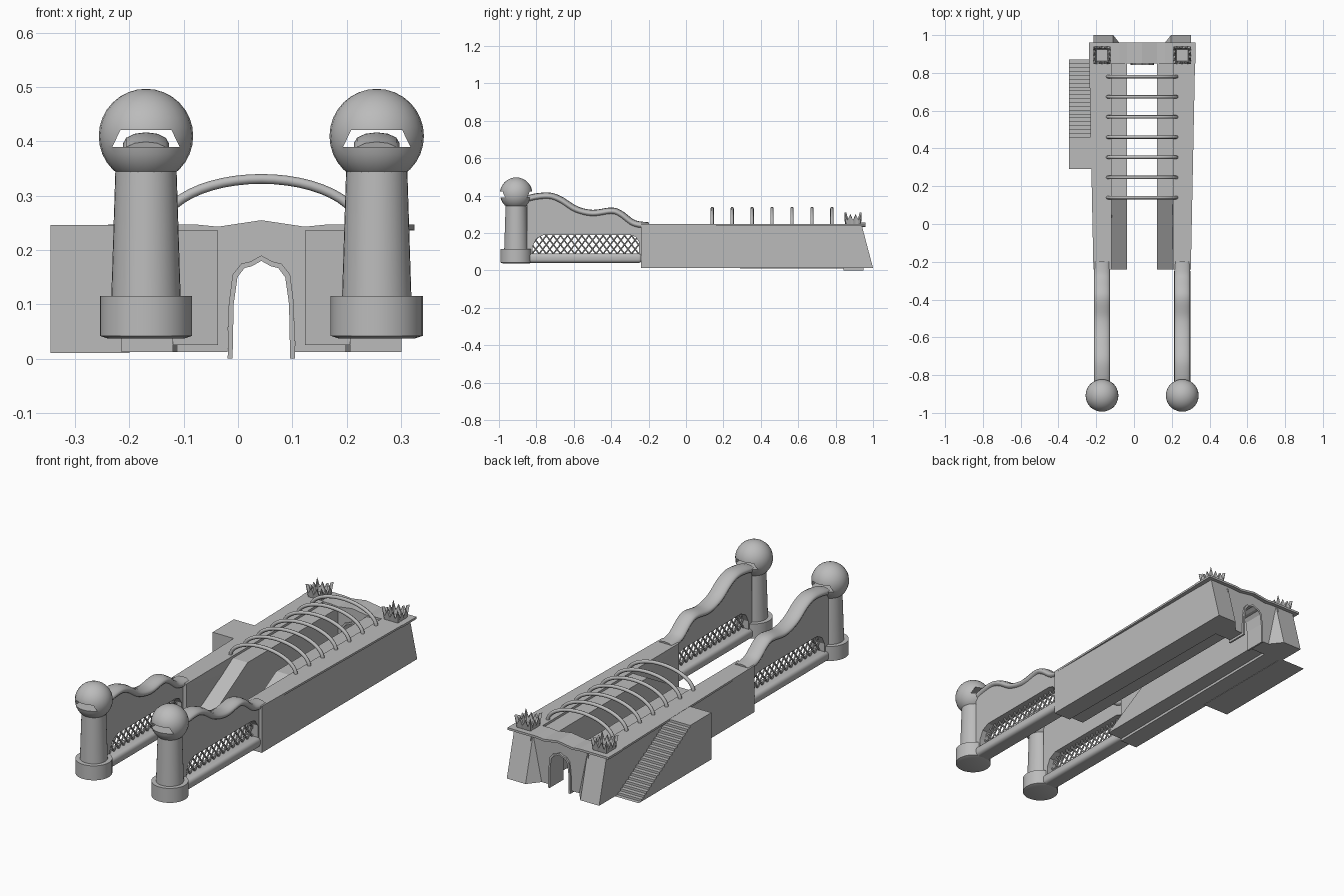
import bpy, bmesh, math
from mathutils import Vector

if "Cube" in bpy.data.objects:
    bpy.data.objects.remove(bpy.data.objects["Cube"], do_unlink=True)

CX = 0.043          # symmetry line of the building
POST = 0.2125       # offset of railings, towers and crowns from that line
GREY = (0.5, 0.5, 0.5, 1)
stone = bpy.data.materials.new("grey stone")
stone.use_nodes = True
stone.diffuse_color = GREY
stone.node_tree.nodes["Principled BSDF"].inputs["Base Color"].default_value = GREY


def finish(name, bm, smooth=None):
    bmesh.ops.recalc_face_normals(bm, faces=bm.faces)
    me = bpy.data.meshes.new(name)
    bm.to_mesh(me)
    bm.free()
    ob = bpy.data.objects.new(name, me)
    bpy.context.collection.objects.link(ob)
    me.materials.append(stone)
    if smooth:
        soften(ob, smooth)
    return ob


def select(ob):
    bpy.ops.object.select_all(action='DESELECT')
    ob.select_set(True)
    bpy.context.view_layer.objects.active = ob


def soften(ob, angle=40):
    select(ob)
    bpy.ops.object.shade_smooth_by_angle(angle=math.radians(angle))


def prism(name, outline, axis, lo, hi, bevel=0):
    """Extrude an outline: (y, z) along x, (x, z) along y or (x, y) along z."""
    bm = bmesh.new()
    i = "xyz".index(axis)

    def vert(p, d):
        c = list(p)
        c.insert(i, d)
        return bm.verts.new(c)
    face = bm.faces.new([vert(p, lo) for p in outline])
    ext = bmesh.ops.extrude_face_region(bm, geom=[face])
    shift = Vector((0, 0, 0))
    shift[i] = hi - lo
    bmesh.ops.translate(bm, verts=[v for v in ext["geom"] if isinstance(v, bmesh.types.BMVert)], vec=shift)
    ob = finish(name, bm)
    if bevel:
        mod = ob.modifiers.new("rounding", 'BEVEL')
        mod.width, mod.segments = bevel, 4
        select(ob)
        bpy.ops.object.modifier_apply(modifier=mod.name)
        soften(ob)
    return ob


def hull(name, points):
    bm = bmesh.new()
    for p in points:
        bm.verts.new(p)
    bmesh.ops.convex_hull(bm, input=bm.verts)
    return finish(name, bm)


def tubes(name, paths, radius, sides=2, spline='POLY', wide=1, x=0):
    """Round bars along paths, optionally widened in x, as one mesh."""
    cu = bpy.data.curves.new(name, 'CURVE')
    cu.dimensions = '3D'
    cu.bevel_depth, cu.bevel_resolution, cu.use_fill_caps = radius, sides, True
    for path in paths:
        sp = cu.splines.new('POLY')
        sp.points.add(len(path) - 1)
        for pt, co in zip(sp.points, path):
            pt.co = (*co, 1)
    ob = bpy.data.objects.new(name, cu)
    bpy.context.collection.objects.link(ob)
    cu.materials.append(stone)
    ob.scale.x, ob.location.x = wide, x
    select(ob)
    bpy.ops.object.convert(target='MESH')
    soften(bpy.context.object, 50)


def lathe(name, profile, x, y, sides=32):
    bm = bmesh.new()
    rings = [[bm.verts.new((x + r * math.cos(math.tau * k / sides),
                            y + r * math.sin(math.tau * k / sides), z)) for k in range(sides)]
             for r, z in profile]
    for a, b in zip(rings, rings[1:]):
        for k in range(sides):
            n = (k + 1) % sides
            bm.faces.new((a[k], a[n], b[n], b[k]))
    bm.faces.new(rings[0])
    bm.faces.new(rings[-1])
    return finish(name, bm, 40)


def smooth_line(ctrl, steps=6):
    """Catmull-Rom line through 2D control points."""
    pts = [Vector(p) for p in [ctrl[0]] + ctrl + [ctrl[-1]]]
    out = []
    for a, b, c, d in zip(pts, pts[1:], pts[2:], pts[3:]):
        for k in range(steps):
            t = k / steps
            out.append(tuple(b + (c - a) * t / 2 + (2 * a - 5 * b + 4 * c - d) * t * t / 2
                             + (3 * b - a - 3 * c + d) * t ** 3 / 2))
    return out + [ctrl[-1]]


crest = smooth_line([(-0.85, 0.38), (-0.8, 0.392), (-0.73, 0.396), (-0.67, 0.375), (-0.59, 0.325),
                     (-0.5, 0.304), (-0.4, 0.316), (-0.35, 0.3), (-0.28, 0.25), (-0.2, 0.237)])
window = [(-0.25, 0.06), (-0.25, 0.15), (-0.27, 0.18), (-0.3, 0.19),
          (-0.76, 0.19), (-0.8, 0.17), (-0.82, 0.13), (-0.82, 0.06)]

for side, s in (("right", -1), ("left", 1)):
    def X(u):
        return CX + s * u
    px = X(POST)

    # Long side wall with its splayed rear buttress
    hull(side + "_wall", [(X(u), y, z) for u in (0.163, 0.258) for y, z in
                          ((-0.24, 0.012), (-0.24, 0.24), (0.94, 0.24))] +
         [(X(0.258), 1, 0.012), (X(0.153), 1, 0.012), (X(0.163), 0.9, 0.012)])
    hull(side + "_buttress_flank", [(X(0.153), 1, 0.012), (X(0.105), 0.94, 0.012), (X(0.153), 0.94, 0.24),
                                    (X(0.2), 0.94, 0.012), (X(0.2), 1, 0.012)])
    # Coping that widens to the rear
    prism(side + "_coping", [(X(0.163), -0.24), (X(0.258), -0.24), (X(0.282), 0.955), (X(0.163), 0.955)],
          'z', 0.237, 0.247)
    # Inner walkway with a ramp at the front
    prism(side + "_ramp_ledge", [(-0.24, 0.025), (0.13, 0.236), (0.86, 0.236), (0.86, 0.025)],
          'x', X(0.08), X(0.165))

    # Wavy railing: panel, swollen crest, foot and lattice
    prism(side + "_railing_panel", [(-0.85, 0.06)] + crest + [(-0.2, 0.2), (-0.235, 0.06)] + window,
          'x', px - 0.03, px + 0.03)
    tubes(side + "_railing_crest", [[(0, y, z) for y, z in crest]], 0.02, 4, wide=2.1, x=px)
    prism(side + "_railing_foot", [(-0.86, 0.04), (-0.86, 0.09), (-0.235, 0.09), (-0.235, 0.04)],
          'x', px - 0.043, px + 0.043, 0.018)
    bars = []
    for k in range(-2, 17):
        for lean in (-0.09, 0.09):
            y0 = -0.83 + 0.038 * k + (0.09 if lean < 0 else 0)
            ends = [min(max(y, -0.83), -0.24) for y in (y0, y0 + lean)]
            if abs(ends[0] - ends[1]) > 0.005:
                bars.append([(px, y, 0.08 + 0.115 * (y - y0) / lean) for y in ends])
    tubes(side + "_railing_lattice", bars, 0.0045, 1)

    # Front tower: drum, tapering shaft and slotted ball
    ty = -0.908
    lathe(side + "_tower_base", [(0.07, 0.037), (0.085, 0.042), (0.085, 0.115)], px, ty)
    lathe(side + "_tower_shaft", [(0.064, 0.11), (0.056, 0.36)], px, ty)
    bm = bmesh.new()
    bmesh.ops.create_uvsphere(bm, u_segments=24, v_segments=16, radius=0.087)
    bmesh.ops.translate(bm, verts=bm.verts, vec=(px, ty, 0.41))
    ball = finish(side + "_tower_ball", bm)
    slot = prism(side + "_slot_cutter", [(px - 0.062, 0.39), (px - 0.047, 0.421),
                                         (px + 0.047, 0.421), (px + 0.062, 0.39)], 'y', -1.1, -0.7)
    mod = ball.modifiers.new("slot", 'BOOLEAN')
    mod.object, mod.solver = slot, 'EXACT'
    select(ball)
    bpy.ops.object.modifier_apply(modifier=mod.name)
    bpy.data.objects.remove(slot, do_unlink=True)
    soften(ball)

    # Spiked square crown on the rear corner
    bm = bmesh.new()
    n = 24
    rim = []
    for k in range(n):
        a, t = divmod(k * 4 / n, 1)
        corner = Vector((1, 2 * t - 1)).to_3d()
        q = Vector((math.cos(a * math.pi / 2) * corner.x - math.sin(a * math.pi / 2) * corner.y,
                    math.sin(a * math.pi / 2) * corner.x + math.cos(a * math.pi / 2) * corner.y))
        high = 0.31 if k % 6 == 0 else (0.298 if k % 2 == 0 else 0.268)
        rim.append([bm.verts.new((px + q.x * w, 0.893 + q.y * w, z))
                    for w, z in ((0.037, 0.24), (0.046, high), (0.036, high), (0.03, 0.25))])
    for a, b in zip(rim, rim[1:] + rim[:1]):
        for k in range(3):
            bm.faces.new((a[k], b[k], b[k + 1], a[k + 1]))
    bm.faces.new([r[3] for r in rim])
    bm.faces.new([r[0] for r in rim])
    finish(side + "_crown", bm)


def both(half):
    """Mirror a half outline that ends on the centre line."""
    return [(CX - u, z) for u, z in half] + [(CX + u, z) for u, z in reversed(half[:-1])]


# Rear gatehouse with arched doorway
arch_out = both([(0.062, 0), (0.06, 0.1), (0.053, 0.155), (0.037, 0.175), (0.02, 0.179), (0, 0.19)])
arch_in = both([(0.053, 0), (0.051, 0.1), (0.044, 0.15), (0.031, 0.167), (0.018, 0.17), (0, 0.18)])
door = [(x, max(z, 0.012)) for x, z in arch_out]
gable = both([(0.165, 0.012), (0.165, 0.238), (0.08, 0.236), (0, 0.247)])
prism("gatehouse", gable + door[::-1], 'y', 0.85, 0.94)
prism("door_frame", arch_out + arch_in[::-1], 'y', 0.842, 0.95)
roof = [(0.282, 0.247), (0.12, 0.247), (0.08, 0.243), (0, 0.255)]
prism("gatehouse_roof", both(roof) + both([(u, z - 0.011) for u, z in roof])[::-1], 'y', 0.85, 0.96)

# Seven hoops over the walkway
hoops = [[(CX + 0.183 * math.cos(math.pi * k / 24), 0.14 + 0.1067 * i, 0.24 + 0.091 * math.sin(math.pi * k / 24))
          for k in range(25)] for i in range(7)]
tubes("walkway_hoops", hoops, 0.009, 2)

# Side landing and staircase
steps, run, rise = 20, 0.0205, 0.0118
stair = [(0.29, 0.01), (0.29, 0.246)]
for k in range(steps):
    stair += [(0.46 + run * k, 0.246 - rise * k), (0.46 + run * k, 0.246 - rise * (k + 1))]
prism("side_staircase", stair + [(0.46 + run * steps, 0.01)], 'x', -0.345, -0.2)
